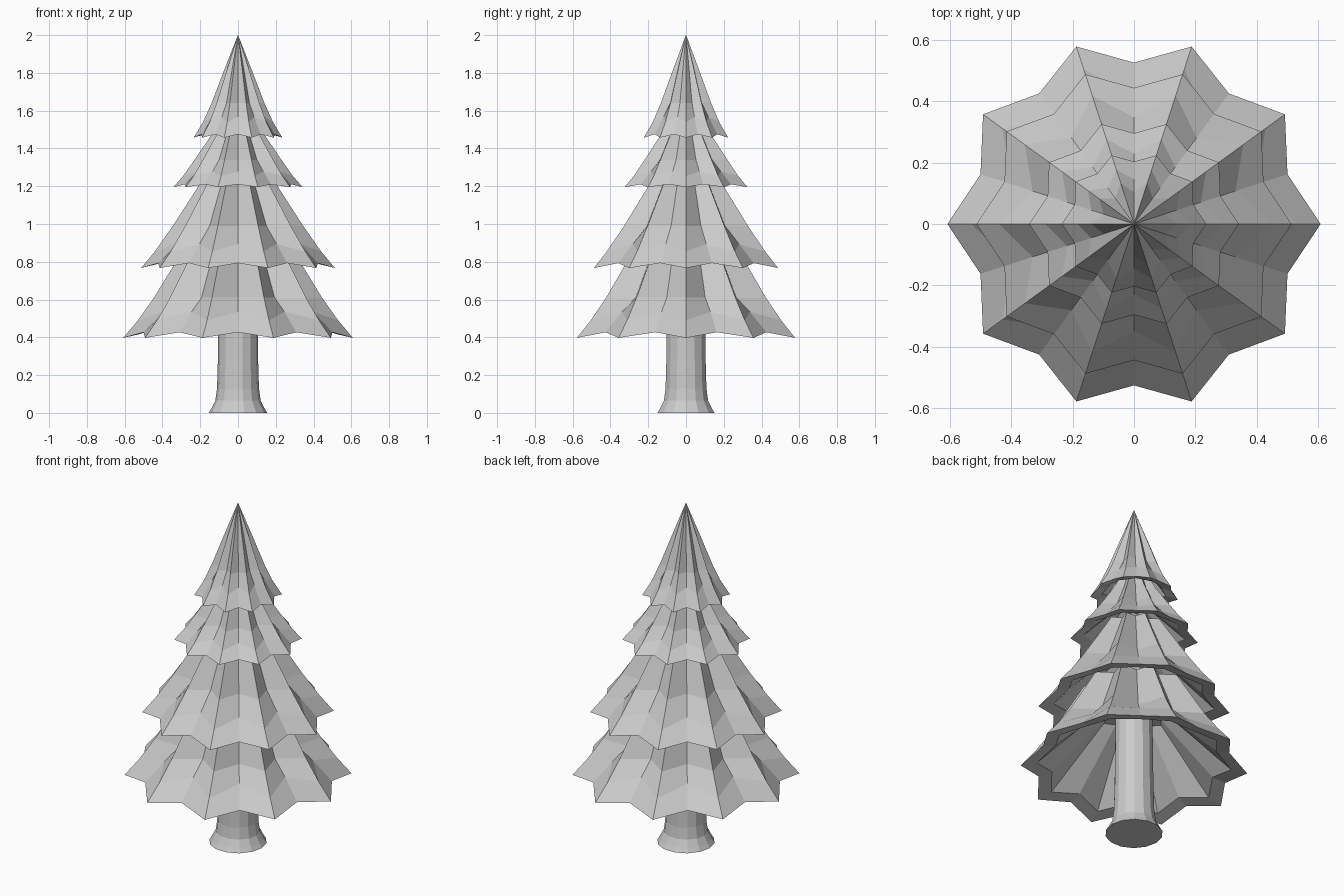
import bpy, bmesh
from math import cos, sin, pi

if "Cube" in bpy.data.objects:
    bpy.data.objects.remove(bpy.data.objects["Cube"])

POINTS = 10
SIDES = 14


def loft(name, rings):
    """Skin a list of equal-length vertex rings and cap both ends."""
    bm = bmesh.new()
    loops = [[bm.verts.new(p) for p in ring] for ring in rings]
    for a, b in zip(loops, loops[1:]):
        n = len(a)
        for i in range(n):
            j = (i + 1) % n
            bm.faces.new((a[i], a[j], b[j], b[i]))
    bm.faces.new(loops[0][::-1])
    bm.faces.new(loops[-1])
    bmesh.ops.recalc_face_normals(bm, faces=bm.faces)
    mesh = bpy.data.meshes.new(name)
    bm.to_mesh(mesh)
    bm.free()
    obj = bpy.data.objects.new(name, mesh)
    bpy.context.collection.objects.link(obj)
    return obj


def star(r, z, notch, lift=0.0):
    """Ten-pointed star ring; notches sit closer in and a little higher."""
    ring = []
    for i in range(2 * POINTS):
        a = i * pi / POINTS
        k = r * (notch if i % 2 else 1)
        ring.append((k * cos(a), k * sin(a), z + (lift if i % 2 else 0)))
    return ring


def tier(name, outer, ceiling, lift):
    """Hollow branch skirt: inner ceiling, inner wall, underside lip, outer skin."""
    r, z = outer[0]
    lip = 0.05 + 0.06 * r
    rings = [star(*ceiling, 0.8),
             star(r - lip, z + 0.02, 0.87, lift),
             star(r, z, 0.865, lift),
             star(*outer[1], 0.79, lift * 1.5)]
    # Valleys between the branches deepen above the rim
    rings += [star(pr, pz, 0.74) for pr, pz in outer[2:]]
    return loft(name, rings)


# Branch tiers, bottom to top
tier("branches_bottom", [(0.608, 0.397), (0.53, 0.49), (0.445, 0.61), (0.335, 0.79), (0.27, 0.90)], (0.19, 0.74), 0.03)
tier("branches_lower", [(0.513, 0.767), (0.44, 0.855), (0.345, 0.99), (0.20, 1.215), (0.16, 1.28)], (0.11, 1.12), 0.026)
tier("branches_upper", [(0.342, 1.195), (0.29, 1.255), (0.23, 1.34), (0.135, 1.48), (0.105, 1.54)], (0.075, 1.40), 0.015)
tier("branches_top", [(0.235, 1.457), (0.185, 1.54), (0.14, 1.64), (0.075, 1.81), (0.001, 2.0)], (0.045, 1.68), 0.018)

# Trunk with flared foot
profile = [(0.155, 0), (0.14, 0.025), (0.12, 0.065), (0.111, 0.13), (0.106, 0.3), (0.10, 0.78)]
loft("trunk", [[(r * cos(i * 2 * pi / SIDES), r * sin(i * 2 * pi / SIDES), z)
                for i in range(SIDES)] for r, z in profile])
